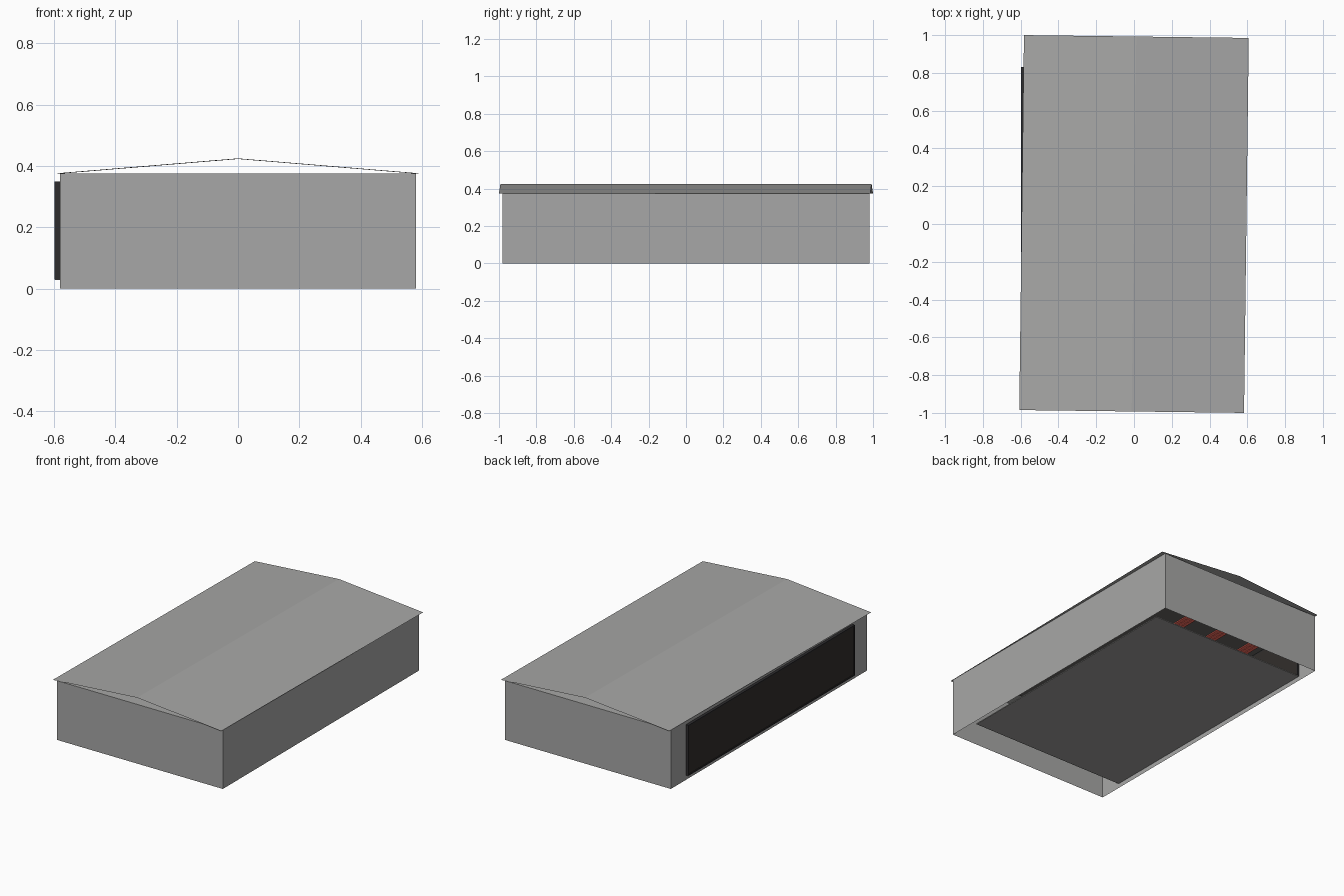
import bpy, math

if "Cube" in bpy.data.objects:
    bpy.data.objects.remove(bpy.data.objects["Cube"])


def material(name, rgb):
    m = bpy.data.materials.new(name)
    m.diffuse_color = (*rgb, 1)
    m.use_nodes = True
    m.node_tree.nodes["Principled BSDF"].inputs["Base Color"].default_value = m.diffuse_color
    return m


def mesh(name, verts, faces, mat):
    me = bpy.data.meshes.new(name)
    me.from_pydata(verts, [], faces)
    ob = bpy.data.objects.new(name, me)
    bpy.context.collection.objects.link(ob)
    me.materials.append(mat)
    return ob


def box(name, lo, hi, mat, skip_bottom=False):
    verts = [(x, y, z) for z in (lo[2], hi[2])
             for x, y in ((lo[0], lo[1]), (hi[0], lo[1]), (hi[0], hi[1]), (lo[0], hi[1]))]
    faces = [(0, 1, 5, 4), (1, 2, 6, 5), (2, 3, 7, 6), (3, 0, 4, 7), (4, 5, 6, 7)]
    if not skip_bottom:
        faces.append((3, 2, 1, 0))
    return mesh(name, verts, faces, mat)


grey = material("mid_grey", (0.39, 0.39, 0.385))
dark = material("dark_panel", (0.031, 0.027, 0.024))
frame = material("frame_dark", (0.026, 0.025, 0.027))
lining = material("lining_dark", (0.14, 0.135, 0.125))
floor = material("floor_grey", (0.35, 0.345, 0.335))
red = material("red_trim", (1.0, 0.16, 0.12))

# Hollow building shell, open underneath
box("walls", (-0.58, -0.98, 0), (0.58, 0.98, 0.375), grey, skip_bottom=True)

# Thin low-pitched roof sheet with open gables, slightly skewed on the walls
W, L = 0.595, 0.9925
profile = [(-W, 0.375), (0, 0.424), (W, 0.375)]
roof = mesh("roof", [(x, y, z) for y in (-L, L) for x, z in profile],
            [(0, 1, 4, 3), (1, 2, 5, 4)], grey)
roof.rotation_euler.z = math.radians(-0.72)

# Wide dark door on the left side, with a raised frame
Y0, Y1, Z0, Z1, T = -0.835, 0.83, 0.03, 0.35, 0.008
box("door_panel", (-0.594, Y0 + T, Z0 + T), (-0.57, Y1 - T, Z1 - T), dark)
for part, y0, y1, z0, z1 in (("bottom", Y0, Y1, Z0, Z0 + T), ("top", Y0, Y1, Z1 - T, Z1),
                             ("front", Y0, Y0 + T, Z0 + T, Z1 - T),
                             ("back", Y1 - T, Y1, Z0 + T, Z1 - T)):
    box("door_frame_" + part, (-0.598, y0, z0), (-0.57, y1, z1), frame)

# Floor slab and ceiling lining inside the shell
box("floor_slab", (-0.597, Y0 + 0.001, Z0 - 0.001), (0.52, Y1 - 0.001, Z0 + 0.005), floor)
box("ceiling_lining", (-0.57, Y0, Z1), (0.52, Y1, Z1 + 0.01), lining)

# Bundles of red rails under the ceiling
for i in range(-2, 3):
    for j in (-1, 0, 1):
        x = i * 0.245 + j * 0.025
        box("ceiling_rail", (x - 0.011, Y0, Z1 - 0.006), (x + 0.011, Y1, Z1), red)
